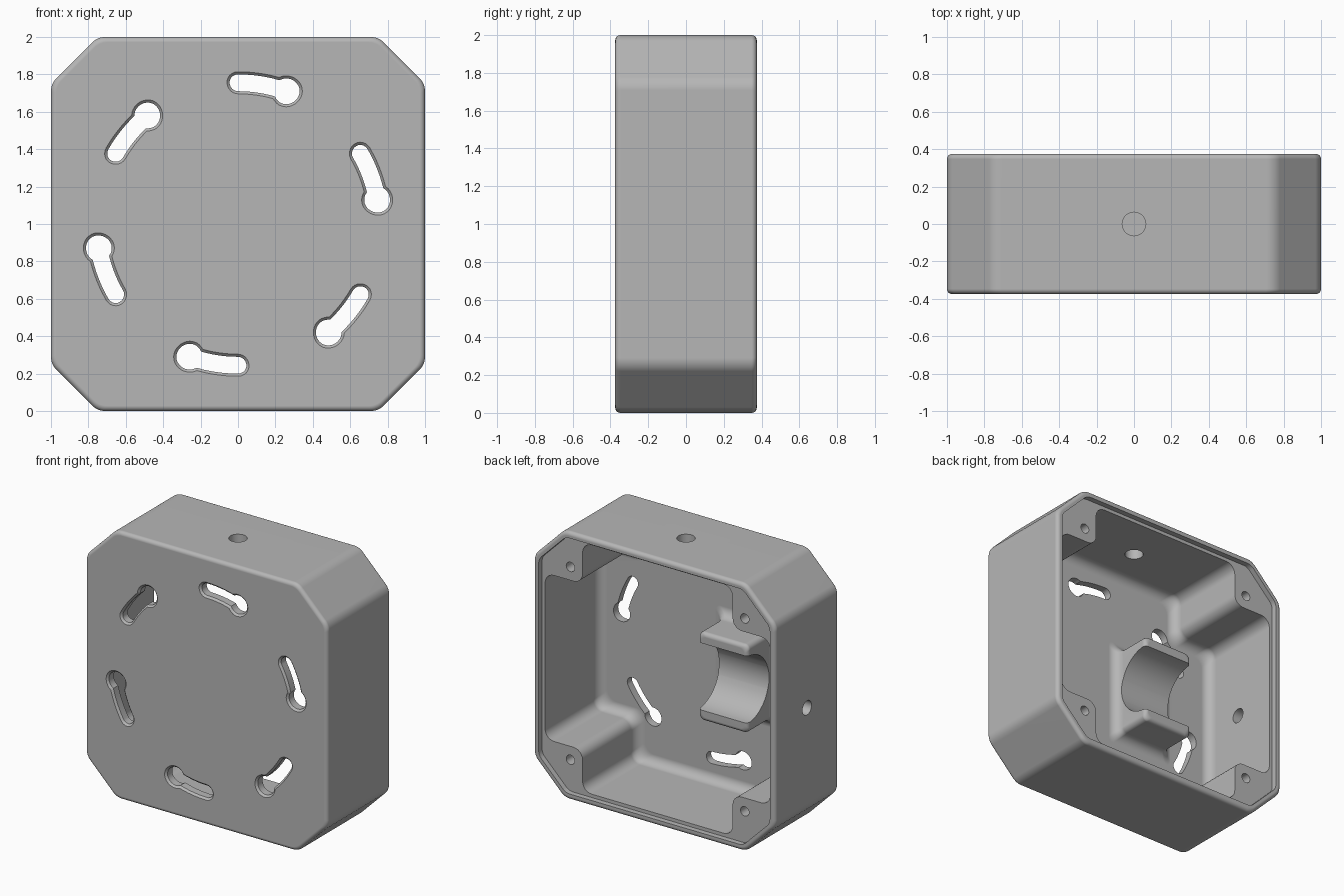
import bpy, bmesh, math
from mathutils import Vector, Matrix

if "Cube" in bpy.data.objects:
    bpy.data.objects.remove(bpy.data.objects["Cube"])

grey = bpy.data.materials.new("plain_grey")
grey.use_nodes = True
grey.diffuse_color = (0.47, 0.47, 0.47, 1)
grey.node_tree.nodes["Principled BSDF"].inputs["Base Color"].default_value = (0.47, 0.47, 0.47, 1)

MID = 1.0            # height of the box centre
BACK, FRONT = 0.375, -0.375
FLOOR = -0.305       # inner side of the front plate


def outline(corners, radius, grow=0.0, steps=6):
    """Counter-clockwise polygon, offset outwards and with rounded corners."""
    pts = [Vector(c) for c in corners]
    ring = []
    for i, p in enumerate(pts):
        d1 = (p - pts[i - 1]).normalized()
        d2 = (pts[(i + 1) % len(pts)] - p).normalized()
        n1, n2 = Vector((d1.y, -d1.x)), Vector((d2.y, -d2.x))
        p = p + (n1 + n2) * (grow / (1 + n1.dot(n2)))
        turn = math.atan2(d1.x * d2.y - d1.y * d2.x, d1.dot(d2))
        start = p - d1 * (radius * math.tan(abs(turn) / 2))
        centre = start - n1 * math.copysign(radius, turn)
        for k in range(steps + 1):
            ring.append(centre + Matrix.Rotation(turn * k / steps, 2) @ (start - centre))
    return ring


def loft(name, levels):
    """Solid through a list of (y, ring) cross-sections."""
    bm = bmesh.new()
    rings = [[bm.verts.new((p.x, y, p.y + MID)) for p in ring] for y, ring in levels]
    count = len(rings[0])
    for a, b in zip(rings, rings[1:]):
        for i in range(count):
            j = (i + 1) % count
            bm.faces.new((a[i], a[j], b[j], b[i]))
    bm.faces.new(rings[0])
    bm.faces.new(rings[-1])
    bmesh.ops.recalc_face_normals(bm, faces=bm.faces)
    mesh = bpy.data.meshes.new(name)
    bm.to_mesh(mesh)
    bm.free()
    obj = bpy.data.objects.new(name, mesh)
    bpy.context.collection.objects.link(obj)
    mesh.materials.append(grey)
    return obj


def quarter(steps=5):
    return [math.pi / 2 * k / steps for k in range(steps + 1)]


def rod(name, radius, length, centre, axis):
    bpy.ops.mesh.primitive_cylinder_add(vertices=40, radius=radius, depth=length, location=centre)
    obj = bpy.context.object
    obj.name = name
    obj.rotation_euler = Vector(axis).to_track_quat("Z", "Y").to_euler()
    obj.data.materials.append(grey)
    return obj


def combine(target, tool, operation="DIFFERENCE"):
    mod = target.modifiers.new(tool.name, "BOOLEAN")
    mod.operation, mod.solver, mod.object = operation, "EXACT", tool
    bpy.context.view_layer.objects.active = target
    bpy.ops.object.modifier_apply(modifier=mod.name)
    bpy.data.objects.remove(tool)


# Outer shell: chamfered square with softened front and back edges
c = 0.75
octagon = [(1, -c), (1, c), (c, 1), (-c, 1), (-1, c), (-1, -c), (-c, -1), (c, -1)]
soft = 0.028
shell = [(FRONT + soft * (1 - math.sin(a)), outline(octagon, 0.1, soft * (math.cos(a) - 1)))
         for a in reversed(quarter())]
shell += [(-y, ring) for y, ring in reversed(shell)]
box = loft("junction_box", shell)

# Cavity leaving four corner posts, filleted against the front plate
w, n = 0.93, 0.62
cross = [(w, -n), (w, n), (n, n), (n, w), (-n, w), (-n, n),
         (-w, n), (-w, -n), (-n, -n), (-n, -w), (n, -w), (n, -n)]
fillet = 0.07
cavity = [(FLOOR + fillet * (1 - math.sin(a)), outline(cross, 0.075, fillet * (math.cos(a) - 1)))
          for a in reversed(quarter())]
cavity.append((0.5, outline(cross, 0.075)))
combine(box, loft("cavity", cavity))

# Shallow seat for a lid
seat = outline(octagon, 0.08, -0.045)
combine(box, loft("lid_seat", [(0.335, seat), (0.5, seat)]))

# Cradle on the front plate, flared at its foot and rounded at its lips
x0, x1, h = -0.51, -0.1, 0.33
block = [(x0, -h), (x1, -h), (x1, h), (x0, h)]
flare, lip = 0.07, 0.03
cradle = [(FLOOR - 0.03, outline(block, 0.04, flare))]
cradle += [(FLOOR + flare * (1 - math.cos(a)), outline(block, 0.04, flare * (1 - math.sin(a))))
           for a in quarter()]
cradle += [(lip * (math.sin(a) - 1), outline(block, 0.04, lip * (math.cos(a) - 1)))
           for a in quarter()]
combine(box, loft("cradle", cradle), "UNION")
combine(box, rod("cradle_trough", 0.25, 0.8, (-0.3, 0, MID), (1, 0, 0)))


def keyhole(grow, angle):
    """Slot with a round head, bent around the box centre."""
    slot, head, reach, orbit = 0.045 + grow, 0.069 + grow, 0.265, 0.755
    gap = math.asin(slot / head)
    neck = reach - head * math.cos(gap)
    flat = [(slot * math.cos(t), slot * math.sin(t))
            for t in [math.pi * (0.5 + k / 12) for k in range(13)]]
    flat += [(neck * k / 6, -slot) for k in range(1, 6)]
    sweep = 2 * (math.pi - gap)
    flat += [(reach + head * math.cos(t), head * math.sin(t))
             for t in [gap - math.pi + sweep * k / 24 for k in range(25)]]
    flat += [(neck * k / 6, slot) for k in range(5, 0, -1)]
    return [Vector(((orbit + q) * math.sin(angle + s / orbit),
                    (orbit + q) * math.cos(angle + s / orbit))) for s, q in flat]


# Six keyhole slots with eased front rims
ease = 0.014
for i in range(6):
    turn = i * math.pi / 3
    levels = [(FRONT - 0.05, keyhole(ease, turn))]
    levels += [(FRONT + ease * math.sin(a), keyhole(ease * (1 - math.sin(a)) if a < 1.5 else 0, turn))
               for a in quarter(3)]
    levels.append((FLOOR + 0.05, keyhole(0, turn)))
    combine(box, loft("keyhole", levels))

# Cable holes in the top and one side, screw holes in the posts
combine(box, rod("top_hole", 0.063, 0.3, (0, 0, 2), (0, 0, 1)))
combine(box, rod("side_hole", 0.053, 0.3, (-1, 0, MID), (1, 0, 0)))
for sx in (-1, 1):
    for sz in (-1, 1):
        combine(box, rod("screw_hole", 0.035, 0.5, (sx * 0.72, 0.3, MID + sz * 0.72), (0, 1, 0)))

# Smooth fillets, flat panels
bpy.ops.object.select_all(action="DESELECT")
box.select_set(True)
bpy.context.view_layer.objects.active = box
bpy.ops.object.shade_smooth_by_angle(angle=math.radians(35))
weighted = box.modifiers.new("even_shading", "WEIGHTED_NORMAL")
weighted.keep_sharp = True
